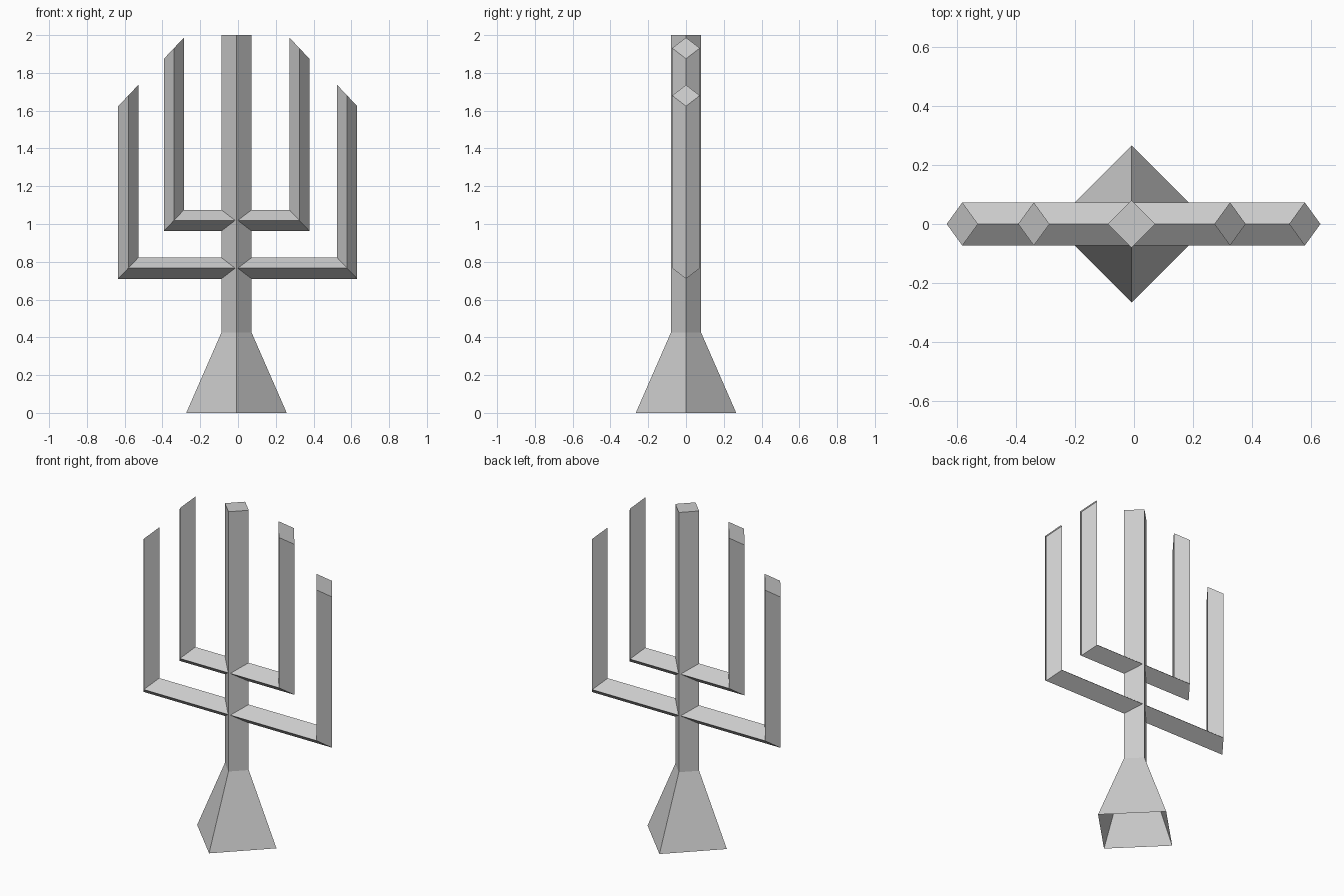
import bpy

if "Cube" in bpy.data.objects:
    bpy.data.objects.remove(bpy.data.objects["Cube"])

CX = -0.008        # stem axis
AX, AY, AZ = 0.053, 0.073, 0.056   # half sizes of the diamond arm section


def skin(name, rings, caps):
    """Join successive four-point rings with quads and cap the chosen ends."""
    verts = [p for ring in rings for p in ring]
    faces = []
    for k in range(len(rings) - 1):
        a, b = 4 * k, 4 * k + 4
        for i in range(4):
            j = (i + 1) % 4
            faces.append((a + i, a + j, b + j, b + i))
    if "start" in caps:
        faces.append((3, 2, 1, 0))
    if "end" in caps:
        n = len(verts)
        faces.append((n - 4, n - 3, n - 2, n - 1))
    mesh = bpy.data.meshes.new(name)
    mesh.from_pydata(verts, [], faces)
    mesh.update()
    obj = bpy.data.objects.new(name, mesh)
    bpy.context.collection.objects.link(obj)
    return obj


def stem_ring(r, z):
    return [(CX + r, 0, z), (CX, r, z), (CX - r, 0, z), (CX, -r, z)]


def mitre_ring(x, z, side):
    """Diagonal diamond: outer low corner, front, inner high corner, back."""
    return [(x + side * AX, 0, z - AZ), (x, -AY, z),
            (x - side * AX, 0, z + AZ), (x, AY, z)]


# Central stem with flared, open-bottomed foot
skin("stem_and_foot",
     [stem_ring(0.266, 0), stem_ring(0.08, 0.425), stem_ring(0.08, 2.0)], ("end",))

# Two U-shaped branch pairs with mitred corners and slanted tips
for name, left, right, low, high in (
        ("lower_branches", -0.581, 0.578, 0.766, 1.68),
        ("upper_branches", -0.339, 0.325, 1.019, 1.931)):
    skin(name, [mitre_ring(left, high, -1), mitre_ring(left, low, -1),
                mitre_ring(right, low, 1), mitre_ring(right, high, 1)],
         ("start", "end"))
